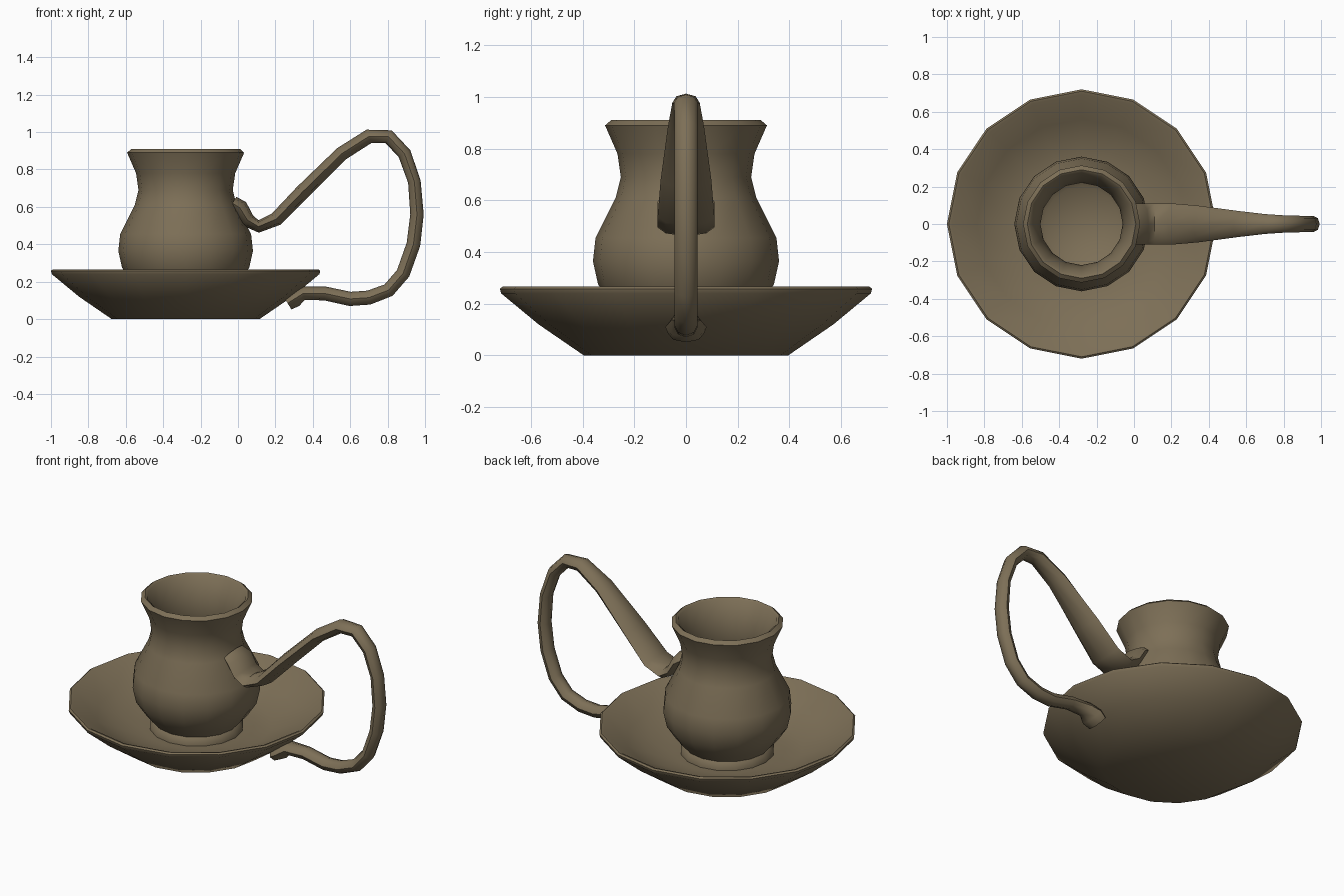
import bpy, bmesh, math
from mathutils import Vector

if "Cube" in bpy.data.objects:
    bpy.data.objects.remove(bpy.data.objects["Cube"])

AXIS_X = -0.28   # centre line of dish and jug
SIDES = 16

clay = bpy.data.materials.new("brown clay")
clay.diffuse_color = (0.205, 0.16, 0.095, 1)
clay.use_nodes = True
clay.node_tree.nodes["Principled BSDF"].inputs["Base Color"].default_value = clay.diffuse_color


def finish(name, bm, angle):
    bmesh.ops.recalc_face_normals(bm, faces=bm.faces)
    mesh = bpy.data.meshes.new(name)
    bm.to_mesh(mesh)
    bm.free()
    mesh.materials.append(clay)
    ob = bpy.data.objects.new(name, mesh)
    bpy.context.collection.objects.link(ob)
    bpy.ops.object.select_all(action='DESELECT')
    ob.select_set(True)
    bpy.context.view_layer.objects.active = ob
    bpy.ops.object.shade_smooth_by_angle(angle=math.radians(angle))
    return ob


def skin(bm, rings):
    """Bridge consecutive rings; a single-vertex ring closes to a point."""
    for a, b in zip(rings, rings[1:]):
        n = max(len(a), len(b))
        for i in range(n):
            j = (i + 1) % n
            if len(a) == 1:
                bm.faces.new((a[0], b[i], b[j]))
            elif len(b) == 1:
                bm.faces.new((a[i], a[j], b[0]))
            else:
                bm.faces.new((a[i], a[j], b[j], b[i]))


def lathe(name, profile, angle):
    bm = bmesh.new()
    rings = []
    for r, z in profile:
        n = SIDES if r > 0 else 1
        rings.append([bm.verts.new((AXIS_X + r * math.cos(math.tau * i / n),
                                    r * math.sin(math.tau * i / n), z))
                      for i in range(n)])
    skin(bm, rings)
    return finish(name, bm, angle)


def sweep(name, stations, sides, angle):
    """Stations are (x, z, half thickness, half width) in the y = 0 plane."""
    bm = bmesh.new()
    pts = [Vector((s[0], 0, s[1])) for s in stations]
    rings = []
    for k, (x, z, t, w) in enumerate(stations):
        d = (pts[min(k + 1, len(pts) - 1)] - pts[max(k - 1, 0)]).normalized()
        up = Vector((-d.z, 0, d.x))
        rings.append([bm.verts.new(pts[k] + up * t * math.cos(math.tau * i / sides)
                                   + Vector((0, w * math.sin(math.tau * i / sides), 0)))
                      for i in range(sides)])
    skin(bm, rings)
    bm.faces.new(rings[0])
    bm.faces.new(rings[-1])
    return finish(name, bm, angle)


# wide saucer: underside, rim, then inner bowl
lathe("dish", [(0, 0), (0.395, 0), (0.57, 0.12), (0.715, 0.24), (0.72, 0.258),
               (0.71, 0.266), (0.695, 0.262), (0.56, 0.175), (0.42, 0.115),
               (0.30, 0.10), (0, 0.10)], 50)

# jug: flared foot, round belly, neck, flared lip, then hollow inside
lathe("jug", [(0, 0.08), (0.26, 0.08), (0.262, 0.12), (0.24, 0.145), (0.29, 0.20),
              (0.34, 0.275), (0.36, 0.365), (0.35, 0.455), (0.272, 0.61),
              (0.252, 0.69), (0.265, 0.78), (0.313, 0.89), (0.29, 0.91),
              (0.275, 0.90), (0.235, 0.78), (0.22, 0.69), (0.24, 0.61),
              (0.31, 0.455), (0.325, 0.365), (0.29, 0.25), (0.20, 0.18), (0, 0.16)], 50)

# looping handle: broad at the jug, slender around the loop, flared under the dish
sweep("handle", [(-0.03, 0.62, 0.04, 0.09), (0.01, 0.595, 0.045, 0.11),
                 (0.05, 0.53, 0.04, 0.11), (0.11, 0.495, 0.033, 0.11),
                 (0.205, 0.535, 0.038, 0.11), (0.345, 0.68, 0.04, 0.098),
                 (0.555, 0.885, 0.038, 0.07), (0.70, 0.977, 0.038, 0.053),
                 (0.805, 0.975, 0.038, 0.046), (0.89, 0.885, 0.036, 0.044),
                 (0.943, 0.735, 0.034, 0.044), (0.957, 0.56, 0.036, 0.044),
                 (0.938, 0.40, 0.037, 0.044), (0.883, 0.245, 0.037, 0.044),
                 (0.805, 0.155, 0.037, 0.044), (0.70, 0.115, 0.038, 0.044),
                 (0.60, 0.108, 0.038, 0.044), (0.465, 0.137, 0.037, 0.045),
                 (0.35, 0.138, 0.036, 0.055), (0.305, 0.11, 0.045, 0.08),
                 (0.265, 0.085, 0.04, 0.07)], 8, 50)
